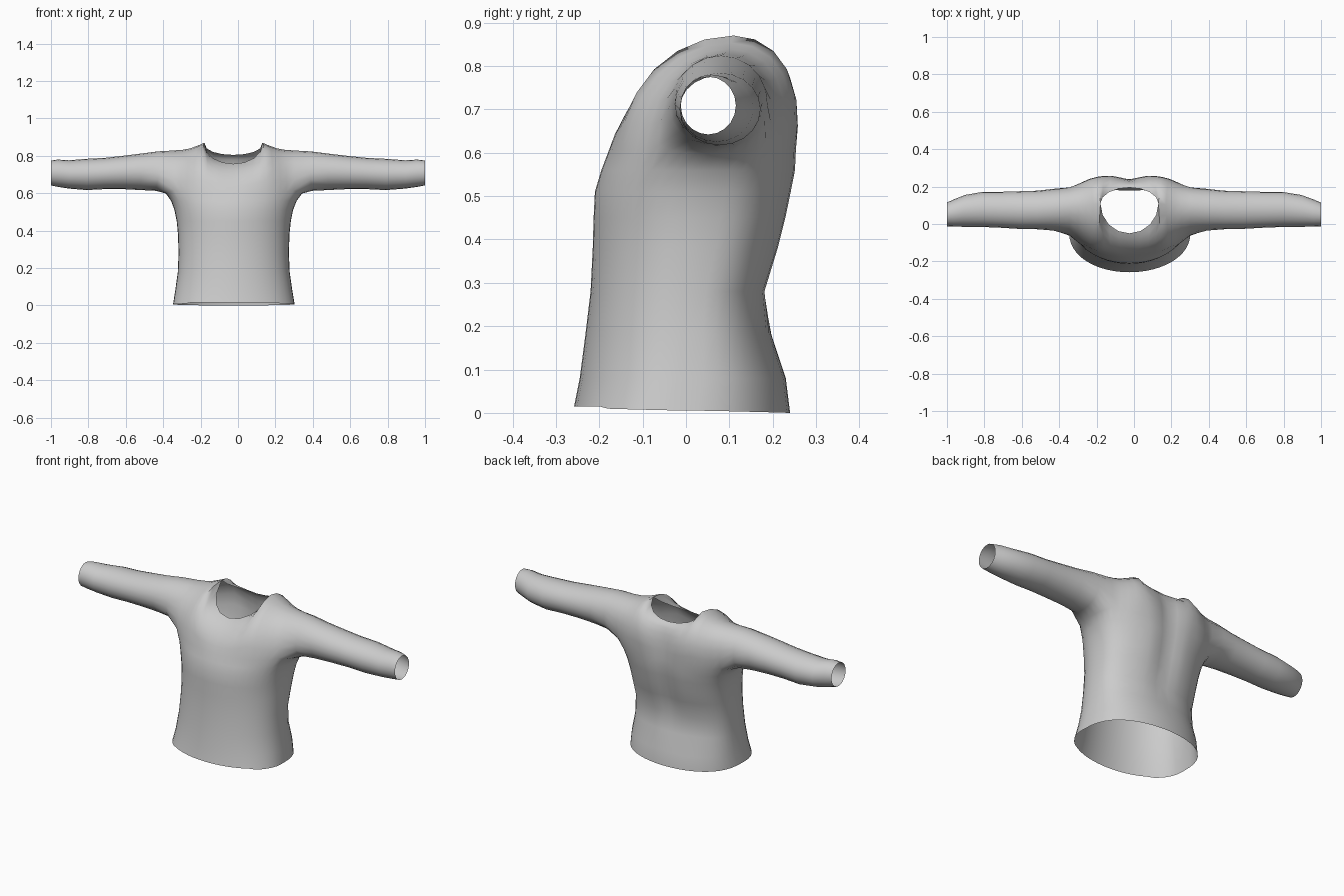
import bpy, bmesh
from math import sin, cos, pi, exp, radians

if "Cube" in bpy.data.objects:
    bpy.data.objects.remove(bpy.data.objects["Cube"])

N = 24          # steps round half the torso, front centre to back centre
NECK, EDGE = 4, 8   # columns of the neck point and the armhole edge
K = 6           # rows from chest level to shoulder

# torso rings: z, half width, front y, back y, side y
RINGS = [(0.0, .325, -.258, .24, -.04), (.08, .313, -.245, .23, -.02),
         (.18, .299, -.232, .197, -.01), (.28, .295, -.22, .187, 0),
         (.38, .298, -.215, .22, .02), (.45, .305, -.213, .238, .03),
         (.51, .317, -.21, .25, .04), (.56, .335, -.195, .259, .05),
         (.605, .36, -.178, .26, .06)]
# sleeve rings: x, y low, y high, z low, z high
SLEEVE = [(.41, -.033, .192, .612, .828), (.5, -.028, .178, .617, .812),
          (.6, -.026, .175, .622, .80), (.7, -.02, .172, .622, .789),
          (.8, -.016, .172, .617, .784), (.9, -.015, .155, .625, .776),
          (.96, -.014, .132, .634, .78), (1.0, -.012, .115, .642, .775)]


def groove(x, z):
    """Hollow along the spine."""
    return .022 * exp(-(x / .06) ** 2) * min(1, max(0, (z - .2) / .2))


def ring_point(ring, i):
    z, w, yf, yb, yc = ring
    a = -pi / 2 + pi * i / N
    s, x = sin(a), w * max(0, cos(a))
    if s < 0:
        y = yc - (yc - yf) * abs(s) ** .9
    else:
        y = yc + (yb - yc) * s ** .7 - groove(x, z)
    if z == 0:
        z = .015 if s < -.7 else .006 * (1 - s)
    return x, y, z


def top_point(c, back):
    """End of panel column c: the neckline, then the shoulder line."""
    if c <= NECK:
        t = c / NECK * pi / 2
        k = max(0, cos(t))
        if back:
            return .155 * sin(t), .11 + .085 * k, .87 - .065 * k ** .8
        return .155 * sin(t), .11 - .16 * k, .87 - .113 * k ** .9
    t = (c - NECK) / (EDGE - NECK)
    return .155 + .155 * t, .11 - .02 * t, .832 + .038 * (1 - t) ** 2


def panel_point(c, r, back):
    s = ring_point(RINGS[-1], N - c if back else c)
    e = top_point(c, back)
    t = r / K
    m = .5 * max(0, 1 - c / NECK) if not back else 0   # flatter at the throat
    ky = (1 - m) * (1 - cos(t * pi / 2)) + m * t
    kz = (1 - m) * sin(t * pi / 2) + m * t
    x = s[0] + (e[0] - s[0]) * t
    y = s[1] + (e[1] - s[1]) * ky
    if back:
        y += .03 * sin(pi * t) * (c / NECK if c < NECK else 1)
    return x, y, s[2] + (e[2] - s[2]) * kz


def build_half(bm, side):
    def vert(p):
        x, y, z = p
        x *= side
        return bm.verts.new((x - .025 * (1 - x * x), y, z))

    def strip(a, b, closed=False):
        n = len(a)
        for i in range(n if closed else n - 1):
            j = (i + 1) % n
            bm.faces.new((a[i], a[j], b[j], b[i]))

    # lower torso
    rings = [[vert(ring_point(r, i)) for i in range(N + 1)] for r in RINGS]
    for a, b in zip(rings, rings[1:]):
        strip(a, b)
    chest = rings[-1]

    # front and back panels, sharing the shoulder line
    front = [chest[:EDGE + 1]]
    back = [[chest[N - c] for c in range(EDGE + 1)]]
    for r in range(1, K + 1):
        front.append([vert(panel_point(c, r, False)) for c in range(EDGE + 1)])
        back.append([front[-1][c] if r == K and c >= NECK
                     else vert(panel_point(c, r, True)) for c in range(EDGE + 1)])
    for panel in (front, back):
        for a, b in zip(panel, panel[1:]):
            strip(a, b)

    # sleeve, starting from the armhole loop
    loop = chest[EDGE:N - EDGE + 1]
    loop += [back[r][EDGE] for r in range(1, K)]
    loop += [front[r][EDGE] for r in range(K, 0, -1)]
    n = len(loop)
    for x, y0, y1, z0, z1 in SLEEVE:
        new = []
        for k in range(n):
            a = 2 * pi * (k - (N / 2 - EDGE)) / n
            new.append(vert((x, (y0 + y1) / 2 + (y1 - y0) / 2 * sin(a),
                             (z0 + z1) / 2 - (z1 - z0) / 2 * cos(a))))
        strip(loop, new, True)
        loop = new


bm = bmesh.new()
for side in (1, -1):
    build_half(bm, side)
bmesh.ops.remove_doubles(bm, verts=bm.verts, dist=.0005)

# soften the armhole and armpit joins
soft = [v for v in bm.verts if .22 < abs(v.co.x + .023) < .48 and v.co.z > .52]
for _ in range(2):
    bmesh.ops.smooth_vert(bm, verts=soft, factor=.4,
                          use_axis_x=True, use_axis_y=True, use_axis_z=True)
bmesh.ops.recalc_face_normals(bm, faces=bm.faces)

mesh = bpy.data.meshes.new("long_sleeved_shirt")
bm.to_mesh(mesh)
bm.free()
shirt = bpy.data.objects.new("long_sleeved_shirt", mesh)
bpy.context.collection.objects.link(shirt)
bpy.context.view_layer.objects.active = shirt
shirt.select_set(True)
bpy.ops.object.shade_smooth_by_angle(angle=radians(60))
